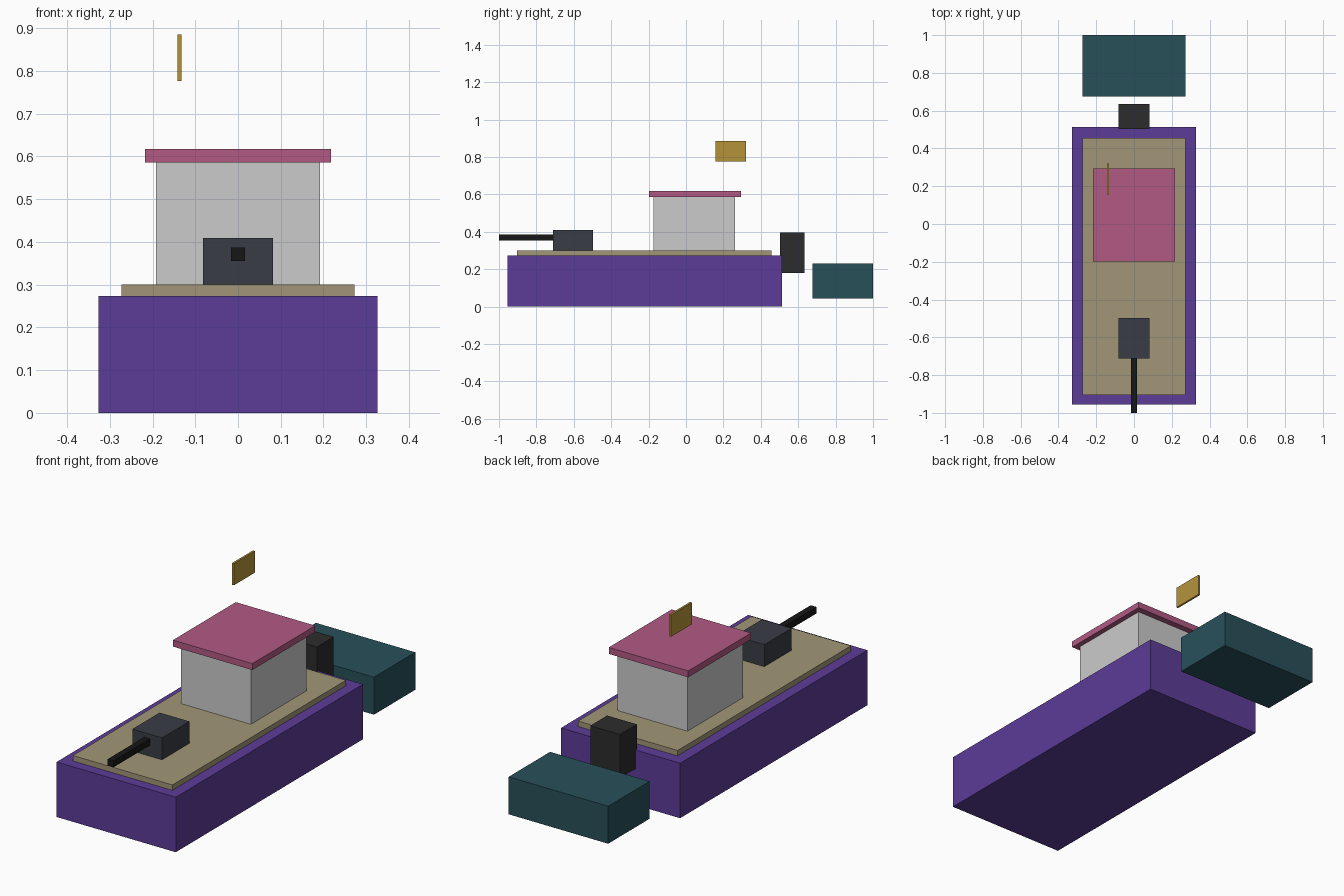
import bpy

if "Cube" in bpy.data.objects:
    bpy.data.objects.remove(bpy.data.objects["Cube"])


def linear(c):
    c /= 255
    return c / 12.92 if c <= 0.04045 else ((c + 0.055) / 1.055) ** 2.4


def box(name, x, y, z, rgb=None):
    """Axis-aligned box from (min, max) ranges, with an optional colour."""
    ranges = (x, y, z)
    bpy.ops.mesh.primitive_cube_add(size=1, location=[(a + b) / 2 for a, b in ranges])
    ob = bpy.context.object
    ob.name = name
    ob.scale = [b - a for a, b in ranges]
    bpy.ops.object.transform_apply(location=False, rotation=False, scale=True)
    if rgb:
        mat = bpy.data.materials.new(name + "_colour")
        mat.diffuse_color = [linear(c) for c in rgb] + [1]
        mat.use_nodes = True
        mat.node_tree.nodes["Principled BSDF"].inputs["Base Color"].default_value = mat.diffuse_color
        ob.data.materials.append(mat)
    return ob


def centred(half):
    return (-half, half)


# Hull and deck
box("hull", centred(0.327), (-0.955, 0.513), (0, 0.273), (92, 60, 152))
box("deck", centred(0.273), (-0.904, 0.456), (0.273, 0.3), (162, 150, 120))

# Cabin with overhanging roof
box("cabin", centred(0.192), (-0.173, 0.263), (0.3, 0.586))
box("roof", centred(0.218), (-0.199, 0.294), (0.586, 0.618), (178, 90, 132))

# Floating flag above the cabin
box("flag", (-0.142, -0.132), (0.157, 0.32), (0.777, 0.885), (180, 148, 58))

# Front gun
box("gun_mount", centred(0.0815), (-0.712, -0.498), (0.3, 0.409), (56, 61, 69))
box("gun_barrel", centred(0.016), (-1, -0.712), (0.355, 0.387), (22, 22, 22))

# Outboard motor and trailing block behind the stern
box("motor", centred(0.0815), (0.502, 0.634), (0.18, 0.396), (44, 44, 44))
box("wake_block", centred(0.273), (0.676, 1), (0.045, 0.231), (40, 80, 90))
